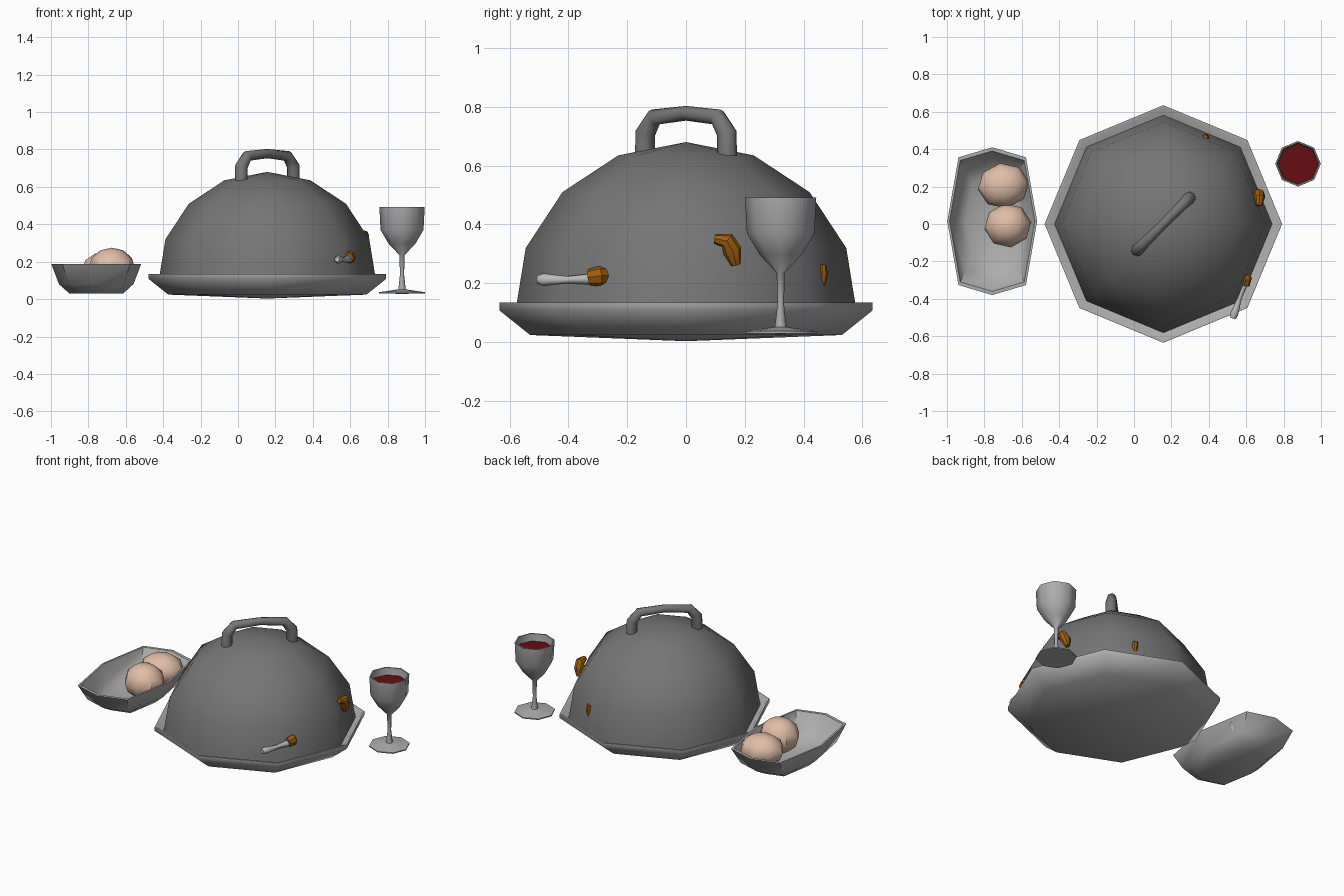
import bpy, bmesh, math
from mathutils import Vector

if "Cube" in bpy.data.objects:
    bpy.data.objects.remove(bpy.data.objects["Cube"])


def material(name, rgb):
    m = bpy.data.materials.new(name)
    m.diffuse_color = (*rgb, 1)
    m.use_nodes = True
    m.node_tree.nodes["Principled BSDF"].inputs["Base Color"].default_value = m.diffuse_color
    return m


DARK = material("dark_metal", (0.18, 0.18, 0.18))
LIGHT = material("light_metal", (0.42, 0.42, 0.42))
WINE = material("wine_red", (0.13, 0.004, 0.006))
ROAST = material("roast_brown", (0.34, 0.11, 0.005))
BREAD = material("bread_tan", (0.75, 0.51, 0.39))
BONE = material("bone_grey", (0.50, 0.50, 0.50))

# Eight-sided outlines: regular, and the long boat shape of the bowl
OCTAGON = [(math.cos(k * math.pi / 4), math.sin(k * math.pi / 4)) for k in range(8)]
BOAT = [(x * (0.24 if abs(y) < 0.1 else 0.255), y * (0.395 if abs(x) < 0.1 else 0.483))
        for x, y in OCTAGON]


def smooth(obj, angle=50):
    bpy.ops.object.select_all(action='DESELECT')
    obj.select_set(True)
    bpy.context.view_layer.objects.active = obj
    bpy.ops.object.shade_smooth_by_angle(angle=math.radians(angle))


def loft(name, profile, mat, centre, outline=OCTAGON, angle=50):
    """Stack scaled copies of an outline; a scale of 0 closes to a point."""
    bm = bmesh.new()
    rings = []
    for r, z in profile:
        pts = [(0, 0)] if r == 0 else [(x * r, y * r) for x, y in outline]
        rings.append([bm.verts.new((x + centre[0], y + centre[1], z)) for x, y in pts])
    for a, b in zip(rings, rings[1:]):
        for i in range(8):
            j = (i + 1) % 8
            if len(a) == 1:
                bm.faces.new((a[0], b[j], b[i]))
            elif len(b) == 1:
                bm.faces.new((a[i], a[j], b[0]))
            else:
                bm.faces.new((a[i], a[j], b[j], b[i]))
    bmesh.ops.recalc_face_normals(bm, faces=bm.faces)
    mesh = bpy.data.meshes.new(name)
    bm.to_mesh(mesh)
    bm.free()
    mesh.materials.append(mat)
    obj = bpy.data.objects.new(name, mesh)
    bpy.context.collection.objects.link(obj)
    smooth(obj, angle)
    return obj


def tube(name, points, mat, angle=50):
    """Round tube through (x, y, z, radius) points, with capped ends."""
    curve = bpy.data.curves.new(name, 'CURVE')
    curve.dimensions = '3D'
    curve.bevel_depth = 1.0
    curve.bevel_resolution = 2
    curve.use_fill_caps = True
    spline = curve.splines.new('POLY')
    spline.points.add(len(points) - 1)
    for p, (x, y, z, r) in zip(spline.points, points):
        p.co = (x, y, z, 1)
        p.radius = r
    curve.materials.append(mat)
    obj = bpy.data.objects.new(name, curve)
    bpy.context.collection.objects.link(obj)
    bpy.ops.object.select_all(action='DESELECT')
    obj.select_set(True)
    bpy.context.view_layer.objects.active = obj
    bpy.ops.object.convert(target='MESH')
    smooth(bpy.context.view_layer.objects.active, angle)


# Serving tray with a raised, inward-sloping rim
DISH = (0.157, 0)
loft("tray", [(0, 0.003), (0.53, 0.024), (0.635, 0.108), (0.635, 0.134),
              (0.622, 0.134), (0.53, 0.055), (0, 0.045)], LIGHT, DISH)

# Domed lid
loft("lid", [(0.585, 0.08), (0.575, 0.135), (0.545, 0.32), (0.42, 0.51),
             (0.23, 0.635), (0, 0.68)], DARK, DISH)

# Lid handle, set on the diagonal
arch = [(-0.198, 0.60, 0.034), (-0.196, 0.71, 0.034), (-0.152, 0.765, 0.029),
        (0, 0.778, 0.025)]
arch += [(-s, z, r) for s, z, r in reversed(arch[:-1])]
d = math.sqrt(0.5)
tube("lid_handle", [(DISH[0] + s * d, s * d, z, r) for s, z, r in arch], DARK)

# Pieces of the roast poking out from under the lid
tube("leg_bone", [(0.530, -0.505, 0.212, 0.014), (0.534, -0.485, 0.212, 0.022),
                  (0.545, -0.455, 0.212, 0.018), (0.563, -0.40, 0.212, 0.012),
                  (0.590, -0.32, 0.214, 0.019)], BONE)
tube("leg_meat", [(0.590, -0.328, 0.220, 0.028), (0.598, -0.295, 0.224, 0.034),
                  (0.555, -0.25, 0.225, 0.03)], ROAST, 30)
tube("wing_meat", [(0.668, 0.098, 0.352, 0.016), (0.672, 0.140, 0.345, 0.028),
                   (0.667, 0.158, 0.310, 0.032), (0.660, 0.170, 0.262, 0.016)], ROAST, 30)
tube("back_meat", [(0.378, 0.462, 0.262, 0.016), (0.382, 0.462, 0.23, 0.020),
                   (0.380, 0.460, 0.185, 0.013)], ROAST, 30)

# Bread bowl
loft("bread_bowl", [(0, 0.03), (0.60, 0.03), (0.83, 0.08), (1.0, 0.187),
                    (0.95, 0.187), (0.79, 0.092), (0.58, 0.047), (0, 0.047)],
     LIGHT, (-0.758, 0.015), BOAT)

# Two bread rolls
for name, loc, size in (("back_roll", (-0.698, 0.205, 0.16), (0.134, 0.118, 0.095)),
                        ("front_roll", (-0.675, -0.008, 0.165), (0.122, 0.115, 0.11))):
    bpy.ops.mesh.primitive_uv_sphere_add(segments=8, ring_count=6, radius=1, location=loc)
    roll = bpy.context.object
    roll.name = name
    for v in roll.data.vertices:
        v.co.x *= size[0] * 1.03
        v.co.y *= size[1] * 1.03
        v.co.z *= size[2]
    roll.rotation_euler = (0, 0, 0.15)
    roll.data.materials.append(BREAD)
    smooth(roll, 43)

# Wine glass: foot, stem, cup and inner wall
GLASS = (0.877, 0.322)
loft("wine_glass", [(0, 0.028), (0.122, 0.030), (0.122, 0.037), (0.020, 0.052),
                    (0.011, 0.13), (0.014, 0.235), (0.072, 0.297), (0.115, 0.37),
                    (0.121, 0.492), (0.113, 0.492), (0.107, 0.372), (0.064, 0.304),
                    (0, 0.255)], LIGHT, GLASS)
loft("wine", [(0, 0.445), (0.109, 0.445), (0.105, 0.374), (0.060, 0.306), (0, 0.265)],
     WINE, GLASS)
